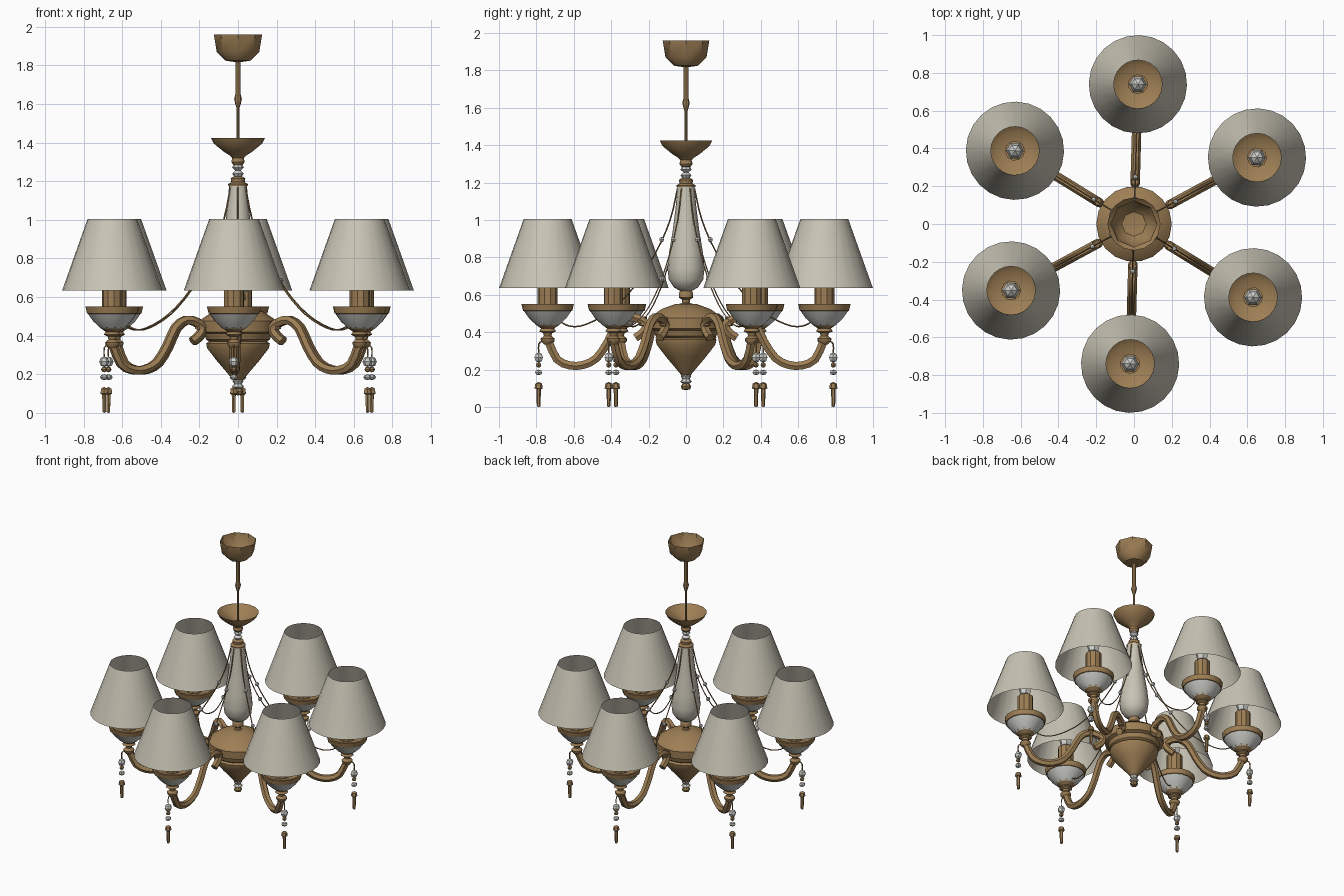
import bpy, bmesh, math
from mathutils import Matrix, Vector

cube = bpy.data.objects.get("Cube")
if cube:
    bpy.data.objects.remove(cube, do_unlink=True)


def material(name, rgb):
    m = bpy.data.materials.new(name)
    m.use_nodes = True
    m.diffuse_color = (*rgb, 1)
    m.node_tree.nodes["Principled BSDF"].inputs["Base Color"].default_value = (*rgb, 1)
    return m


BRASS = material("aged brass", (0.34, 0.21, 0.09))
FABRIC = material("cream fabric", (0.58, 0.55, 0.46))
GLASS = material("pale glass", (0.62, 0.62, 0.59))


def finish(name, bm, mat, place, angle=35):
    bm.normal_update()
    mesh = bpy.data.meshes.new(name)
    bm.to_mesh(mesh)
    bm.free()
    mesh.materials.append(mat)
    mesh.shade_smooth()
    mesh.set_sharp_from_angle(angle=math.radians(angle))
    obj = bpy.data.objects.new(name, mesh)
    obj.matrix_world = place
    bpy.context.collection.objects.link(obj)
    return obj


def lathe(name, profile, mat, sides=12, place=Matrix()):
    """Spin a (radius, height) profile, listed bottom to top, round z."""
    bm = bmesh.new()
    verts = [bm.verts.new((r, 0, z)) for r, z in profile]
    edges = [bm.edges.new(pair) for pair in zip(verts, verts[1:])]
    bmesh.ops.spin(bm, geom=verts + edges, cent=(0, 0, 0), axis=(0, 0, 1),
                   angle=math.tau, steps=sides, use_duplicate=False)
    bmesh.ops.remove_doubles(bm, verts=bm.verts, dist=0.0004)
    return finish(name, bm, mat, place)


def smooth_path(points, steps):
    """Catmull-Rom points through a radial (distance, height) path."""
    p = [Vector((x, 0, z)) for x, z in points]
    p = [2 * p[0] - p[1]] + p + [2 * p[-1] - p[-2]]
    out = []
    for a, b, c, d in zip(p, p[1:], p[2:], p[3:]):
        for i in range(steps):
            t = i / steps
            out.append(0.5 * (2 * b + (c - a) * t + (2 * a - 5 * b + 4 * c - d) * t * t
                              + (3 * b - a - 3 * c + d) * t ** 3))
    return out + [p[-2]]


def tube(name, points, radius, mat, place, sides=6, steps=2):
    """Sweep a polygon along a path lying in the xz plane."""
    path = smooth_path(points, steps)
    bm = bmesh.new()
    rings = []
    for i, p in enumerate(path):
        tangent = (path[min(i + 1, len(path) - 1)] - path[max(i - 1, 0)]).normalized()
        side = Vector((0, 1, 0))
        up = tangent.cross(side)
        rings.append([bm.verts.new(p + radius * (math.cos(a) * side + math.sin(a) * up))
                      for a in (math.tau * k / sides for k in range(sides))])
    for r, s in zip(rings, rings[1:]):
        for k in range(sides):
            n = (k + 1) % sides
            bm.faces.new((r[k], r[n], s[n], s[k]))
    bm.faces.new(rings[0][::-1])
    bm.faces.new(rings[-1])
    bmesh.ops.recalc_face_normals(bm, faces=bm.faces)
    return finish(name, bm, mat, place, 40)


def bead(name, radius, height, mat, place):
    bm = bmesh.new()
    bmesh.ops.create_uvsphere(bm, u_segments=6, v_segments=4, radius=1)
    bmesh.ops.scale(bm, verts=bm.verts, vec=(radius, radius, height / 2))
    return finish(name, bm, mat, place, 20)


# Ceiling canopy, rod and upper dish
lathe("ceiling_canopy", [(0, 1.815), (0.065, 1.825), (0.11, 1.87), (0.125, 1.96)], BRASS, 8)
lathe("hanging_rod", [(0.008, 1.35), (0.008, 1.58), (0.014, 1.6), (0.02, 1.625),
                      (0.014, 1.65), (0.014, 1.82)], BRASS, 8)
lathe("upper_dish", [(0, 1.28), (0.025, 1.285), (0.035, 1.3), (0.03, 1.32), (0.045, 1.335),
                     (0.07, 1.35), (0.125, 1.395), (0.14, 1.425), (0.12, 1.4), (0.02, 1.35)], BRASS, 16)
lathe("neck_glass", [(0, 1.22), (0.02, 1.225), (0.03, 1.24), (0.014, 1.255), (0.03, 1.27),
                     (0.02, 1.29)], GLASS, 8)

# Central column
lathe("column_cap", [(0.05, 1.175), (0.052, 1.185), (0.035, 1.195), (0.038, 1.215),
                     (0.02, 1.225), (0, 1.225)], BRASS, 12)
lathe("column_vase", [(0.03, 0.62), (0.065, 0.64), (0.092, 0.68), (0.099, 0.74), (0.09, 0.83),
                      (0.07, 0.95), (0.054, 1.08), (0.046, 1.18)], FABRIC, 16)
lathe("column_collar", [(0.035, 0.54), (0.02, 0.56), (0.022, 0.575), (0.038, 0.585), (0.038, 0.61),
                        (0.028, 0.625), (0, 0.625)], BRASS, 12)

# Central body and finial
lathe("central_body", [(0, 0.165), (0.025, 0.17), (0.05, 0.2), (0.11, 0.27), (0.16, 0.335),
                       (0.165, 0.36), (0.15, 0.37), (0.165, 0.38), (0.175, 0.41), (0.198, 0.42),
                       (0.2, 0.475), (0.19, 0.485), (0.13, 0.525), (0.06, 0.55), (0, 0.555)], BRASS, 18)
lathe("finial_glass", [(0.015, 0.125), (0.032, 0.135), (0.02, 0.15), (0.028, 0.165), (0.02, 0.18)], GLASS, 8)
lathe("finial_tip", [(0, 0.09), (0.022, 0.095), (0.028, 0.11), (0.016, 0.13)], BRASS, 8)

ARM = [(0.27, 0.37), (0.23, 0.4), (0.21, 0.44), (0.25, 0.47), (0.31, 0.48), (0.37, 0.44),
       (0.42, 0.345), (0.48, 0.26), (0.55, 0.225), (0.62, 0.222), (0.69, 0.255), (0.735, 0.35)]
CHAIN = [(0.045, 1.17), (0.085, 1), (0.16, 0.83), (0.28, 0.64), (0.41, 0.51),
         (0.54, 0.44), (0.62, 0.432), (0.68, 0.46)]

# Six lamps, each with arm, cup, candle, bulb, shade, chain and pendant
for i in range(6):
    turn = Matrix.Rotation(math.radians(60 * i - 31.6), 4, "Z")
    lamp = turn @ Matrix.Translation((0.74, 0, 0))
    tube(f"arm_{i}", ARM, 0.025, BRASS, turn)
    tube(f"garland_{i}", CHAIN, 0.004, BRASS, turn, 4, 3)
    for r, z in ((0.25, 0.685), (0.13, 0.895)):
        bead(f"garland_bead_{i}", 0.015, 0.03, GLASS, turn @ Matrix.Translation((r, 0, z)))
    lathe(f"arm_knuckle_{i}", [(0, 0.43), (0.022, 0.435), (0.022, 0.48), (0, 0.485)], BRASS, 6,
          turn @ Matrix.Translation((0.23, 0, 0)))
    lathe(f"cup_stem_{i}", [(0.02, 0.335), (0.035, 0.35), (0.038, 0.365), (0.02, 0.38), (0.024, 0.395),
                            (0.045, 0.405), (0.035, 0.42), (0.07, 0.445)], BRASS, 10, lamp)
    lathe(f"cup_glass_{i}", [(0.06, 0.437), (0.1, 0.475), (0.128, 0.515)], GLASS, 16, lamp)
    lathe(f"cup_rim_{i}", [(0.115, 0.51), (0.132, 0.515), (0.14, 0.55), (0.13, 0.552),
                           (0.1, 0.53), (0, 0.52)], BRASS, 16, lamp)
    lathe(f"candle_{i}", [(0.053, 0.52), (0.053, 0.72), (0, 0.725)], BRASS, 10, lamp)
    bead(f"bulb_{i}", 0.047, 0.15, GLASS, lamp @ Matrix.Translation((0, 0, 0.79)))
    lathe(f"lampshade_{i}", [(0.26, 0.635), (0.128, 1.005)], FABRIC, 24, lamp)

    # Crystal pendant below the cup
    hang = turn @ Matrix.Translation((0.788, 0, 0))
    tube(f"pendant_hook_{i}", [(0.745, 0.35), (0.77, 0.352), (0.788, 0.335), (0.788, 0.29)],
         0.004, BRASS, turn, 4)
    bead(f"pendant_crystal_{i}", 0.026, 0.055, GLASS, hang @ Matrix.Translation((0, 0, 0.265)))
    bead(f"pendant_link_{i}", 0.016, 0.03, BRASS, hang @ Matrix.Translation((0, 0, 0.225)))
    bead(f"pendant_drop_{i}", 0.022, 0.03, GLASS, hang @ Matrix.Translation((0, 0, 0.185)))
    lathe(f"pendant_cap_{i}", [(0.014, 0.095), (0.022, 0.1), (0.018, 0.125), (0, 0.135)], BRASS, 6, hang)
    lathe(f"pendant_rod_{i}", [(0, 0), (0.01, 0.004), (0.012, 0.1)], BRASS, 6, hang)
